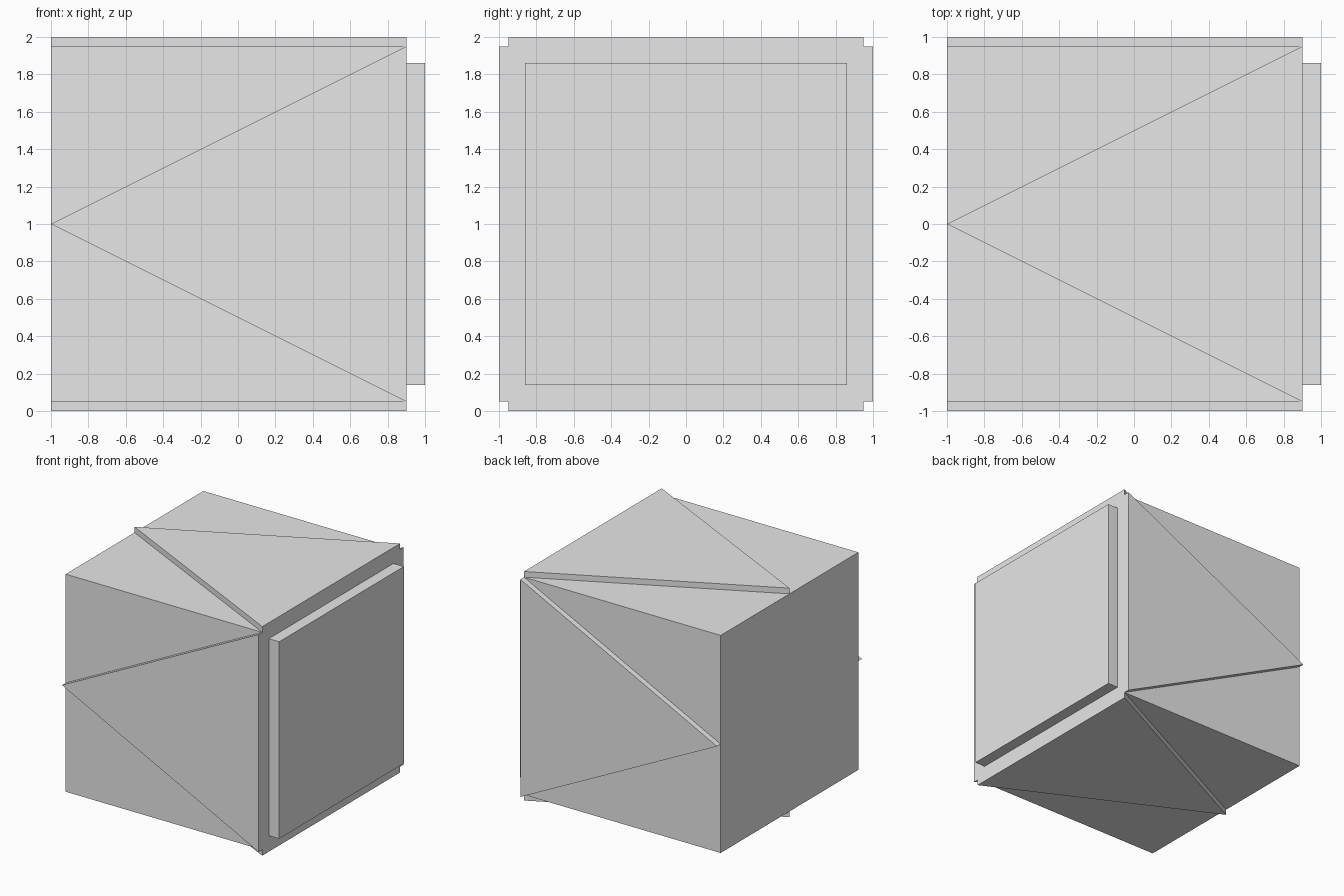
import bpy, bmesh, math
from mathutils import Matrix

if "Cube" in bpy.data.objects:
    bpy.data.objects.remove(bpy.data.objects["Cube"])

grey = bpy.data.materials.new("plain grey")
grey.diffuse_color = (0.8, 0.8, 0.8, 1)
grey.use_nodes = True
grey.node_tree.nodes["Principled BSDF"].inputs["Base Color"].default_value = grey.diffuse_color

CENTRE = Matrix.Translation((0, 0, 1))


def prism(name, base, offset, turn=Matrix()):
    """Extrude a flat outline along offset, then turn it about the block's x axis."""
    bm = bmesh.new()
    face = bm.faces.new([bm.verts.new(p) for p in base])
    ext = bmesh.ops.extrude_face_region(bm, geom=[face], use_keep_orig=True)
    top = [v for v in ext["geom"] if isinstance(v, bmesh.types.BMVert)]
    bmesh.ops.translate(bm, verts=top, vec=offset)
    bmesh.ops.recalc_face_normals(bm, faces=bm.faces)
    bm.transform(CENTRE @ turn)
    mesh = bpy.data.meshes.new(name)
    bm.to_mesh(mesh)
    bm.free()
    mesh.materials.append(grey)
    obj = bpy.data.objects.new(name, mesh)
    bpy.context.collection.objects.link(obj)


def square(x, h):
    return [(x, -h, -h), (x, h, -h), (x, h, h), (x, -h, h)]


# Main block and the raised square plate on its right end
prism("block", square(-1, 0.95), (1.9, 0, 0))
prism("end_plate", square(0.9, 0.86), (0.1, 0, 0))

# Raised triangular plate on each of the four long sides
triangle = [(-1, 0, 0.95), (0.9, -0.95, 0.95), (0.9, 0.95, 0.95)]
for i, side in enumerate(("top", "front", "bottom", "back")):
    prism(f"{side}_triangle", triangle, (0, 0, 0.05),
          Matrix.Rotation(i * math.pi / 2, 4, "X"))
